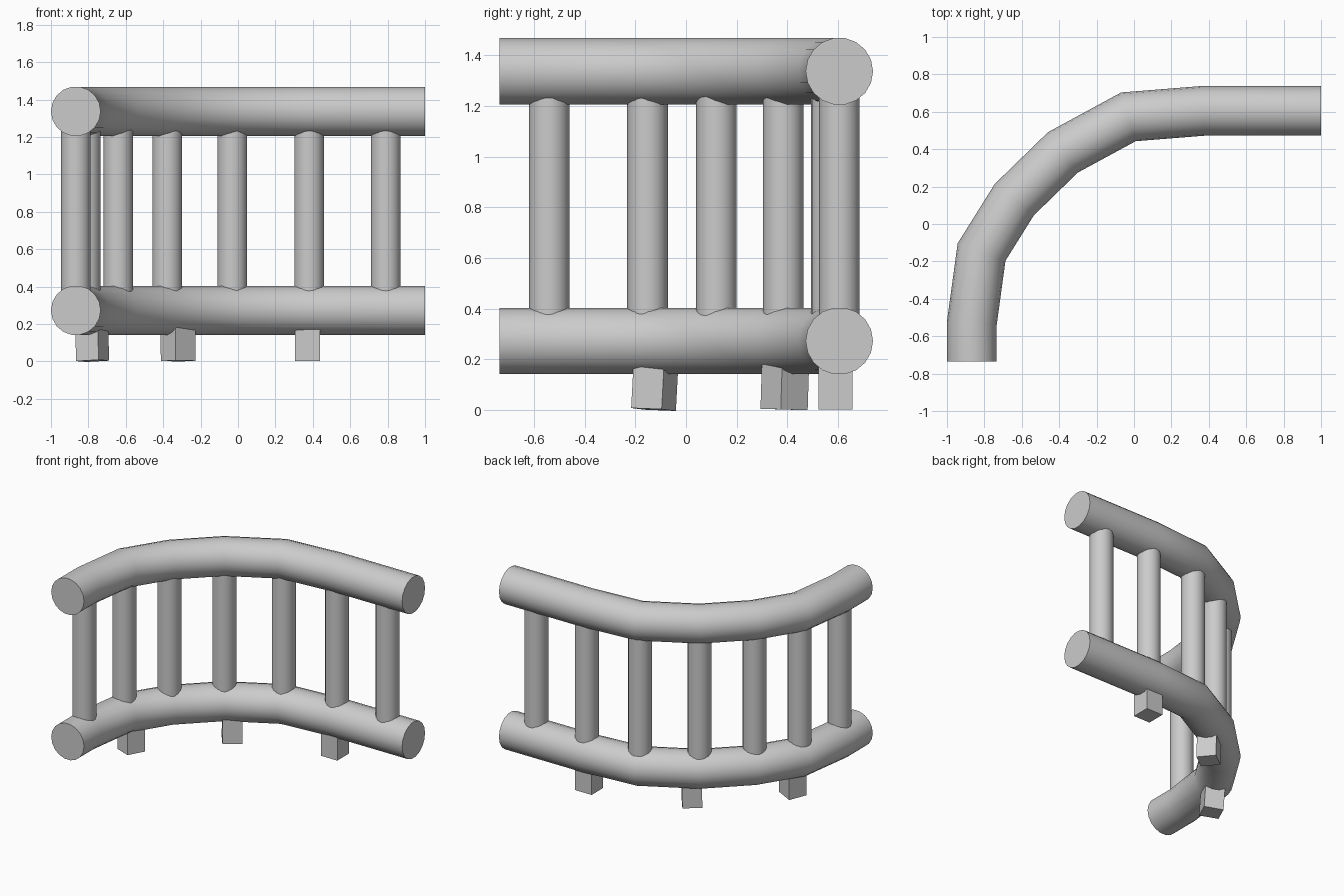
import bpy, bmesh
from math import cos, sin, pi, radians
from mathutils import Vector

if "Cube" in bpy.data.objects:
    bpy.data.objects.remove(bpy.data.objects["Cube"])

PATH = [Vector(p) for p in ((1, .605), (.37, .605), (-.03, .573), (-.38, .383),
        (-.64, .13), (-.815, -.15), (-.867, -.53), (-.867, -.735))]
RAIL_R, POST_R, SIDES = .133, .08, 18
LOW_Z, HIGH_Z = .273, 1.337


def smooth(obj, angle):
    bpy.ops.object.select_all(action='DESELECT')
    obj.select_set(True)
    bpy.context.view_layer.objects.active = obj
    bpy.ops.object.shade_smooth_by_angle(angle=radians(angle))


def rail(name, z):
    """Sweep a circle along the path with mitred joints and flat end caps."""
    bm = bmesh.new()
    rings = []
    for i, p in enumerate(PATH):
        a = (p - PATH[max(i - 1, 0)]).normalized() if i else (PATH[1] - p).normalized()
        b = (PATH[i + 1] - p).normalized() if i < len(PATH) - 1 else a
        t = (a + b).normalized()
        side = Vector((-t.y, t.x)) / t.dot(a)
        ring = []
        for k in range(SIDES):
            ang = 2 * pi * k / SIDES
            q = p + side * RAIL_R * cos(ang)
            ring.append(bm.verts.new((q.x, q.y, z + RAIL_R * sin(ang))))
        rings.append(ring)
    for r, s in zip(rings, rings[1:]):
        for k in range(SIDES):
            n = (k + 1) % SIDES
            bm.faces.new((r[k], r[n], s[n], s[k]))
    bm.faces.new(rings[0])
    bm.faces.new(rings[-1])
    bmesh.ops.recalc_face_normals(bm, faces=bm.faces)
    me = bpy.data.meshes.new(name)
    bm.to_mesh(me)
    bm.free()
    obj = bpy.data.objects.new(name, me)
    bpy.context.collection.objects.link(obj)
    smooth(obj, 40)


# Curved rails
rail("lower_rail", LOW_Z)
rail("upper_rail", HIGH_Z)

# Upright balusters, ends buried in the rails
for i, (x, y) in enumerate(((.79, .605), (.38, .605), (-.03, .573), (-.378, .383),
                            (-.64, .12), (-.815, -.152), (-.867, -.54))):
    bpy.ops.mesh.primitive_cylinder_add(vertices=SIDES, radius=POST_R, depth=HIGH_Z - LOW_Z,
                                        location=(x, y, (LOW_Z + HIGH_Z) / 2))
    post = bpy.context.object
    post.name = f"baluster_{i + 1}"
    smooth(post, 40)

# Square feet, slightly tilted along the bend: x, y, turn, tilt x, tilt y
for i, (x, y, turn, tx, ty) in enumerate(((.372, .59, 0, 0, 0), (-.32, .39, 37, -1.5, 1),
                                          (-.78, -.123, -25, -2, -3))):
    bpy.ops.mesh.primitive_cube_add(size=1, location=(x, y, .1))
    foot = bpy.context.object
    foot.name = f"foot_{i + 1}"
    foot.scale = (.133, .133, .195)
    foot.rotation_euler = (radians(tx), radians(ty), radians(turn))
